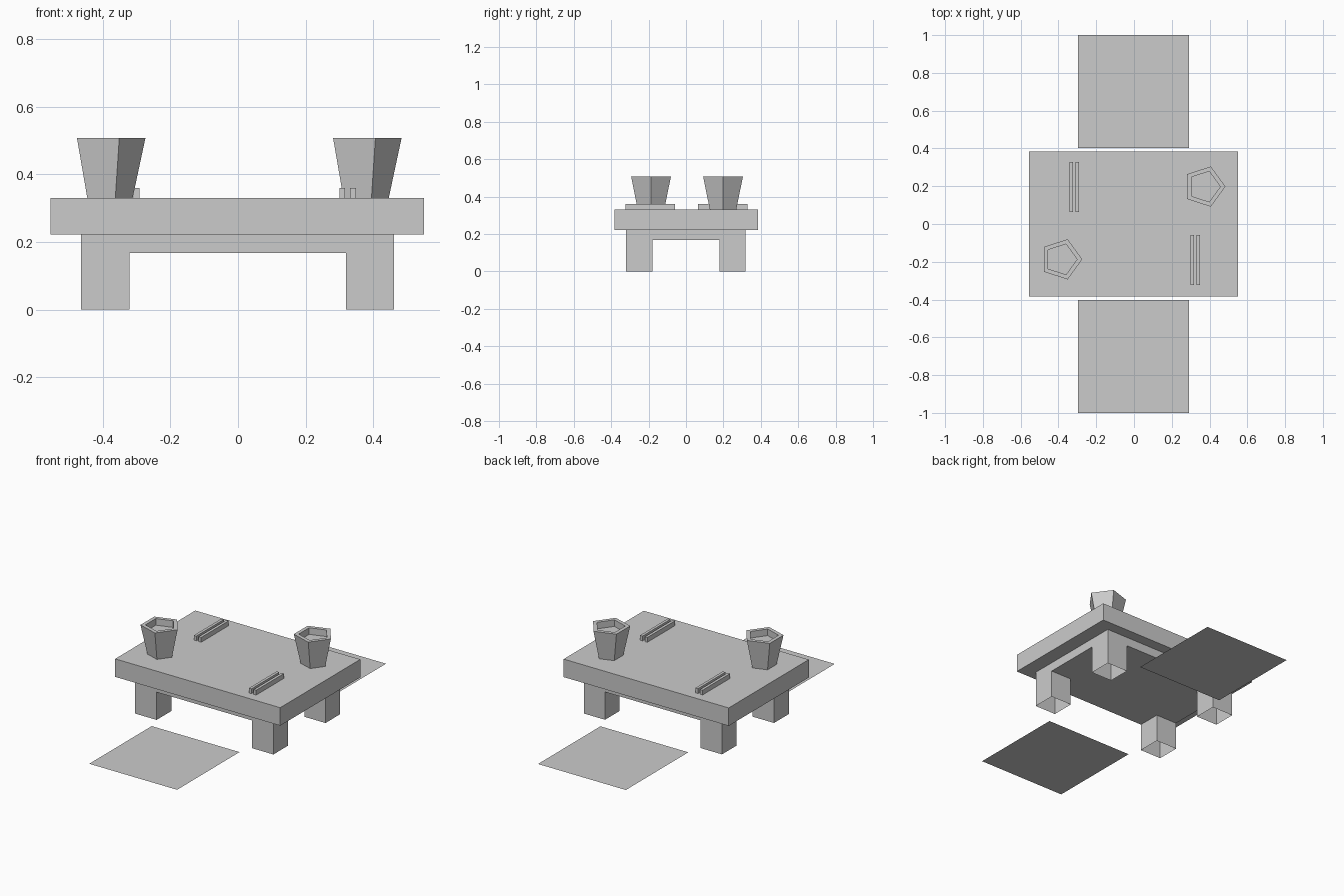
import bpy, bmesh
from math import cos, sin, pi
from mathutils import Vector

if "Cube" in bpy.data.objects:
    bpy.data.objects.remove(bpy.data.objects["Cube"])


def finish(name, bm):
    bmesh.ops.recalc_face_normals(bm, faces=bm.faces[:])
    mesh = bpy.data.meshes.new(name)
    bm.to_mesh(mesh)
    bm.free()
    obj = bpy.data.objects.new(name, mesh)
    bpy.context.collection.objects.link(obj)
    return obj


def box(name, x0, x1, y0, y1, z0, z1):
    bm = bmesh.new()
    bmesh.ops.create_cube(bm, size=1)
    for v in bm.verts:
        v.co = Vector(((x0 + x1) / 2 + v.co.x * (x1 - x0),
                       (y0 + y1) / 2 + v.co.y * (y1 - y0),
                       (z0 + z1) / 2 + v.co.z * (z1 - z0)))
    return finish(name, bm)


def cup(name, cx, cy):
    # Flared pentagonal cup: rings from the base up, over the rim and down inside
    bm = bmesh.new()
    rings = []
    for r, z in [(0.074, 0.33), (0.112, 0.508), (0.085, 0.508), (0.085, 0.468)]:
        rings.append([bm.verts.new((cx + r * cos(2 * pi * i / 5),
                                    cy + r * sin(2 * pi * i / 5), z)) for i in range(5)])
    for a, b in zip(rings, rings[1:]):
        for i in range(5):
            j = (i + 1) % 5
            bm.faces.new((a[i], a[j], b[j], b[i]))
    bm.faces.new(rings[0])
    bm.faces.new(rings[-1])
    return finish(name, bm)


def table_base():
    # Apron slab on a 3x3 grid, corner cells pulled down into open-ended legs
    xs, ys = (-0.464, -0.321, 0.32, 0.462), (-0.321, -0.18, 0.178, 0.318)
    bm = bmesh.new()
    grid = [[bm.verts.new((x, y, 0.168)) for y in ys] for x in xs]
    corners = []
    for i in range(3):
        for j in range(3):
            f = bm.faces.new((grid[i][j], grid[i][j + 1], grid[i + 1][j + 1], grid[i + 1][j]))
            if i != 1 and j != 1:
                corners.append(f)
    rim = [e for e in bm.edges if e.is_boundary]
    up = bmesh.ops.extrude_edge_only(bm, edges=rim)["geom"]
    for v in up:
        if isinstance(v, bmesh.types.BMVert):
            v.co.z = 0.222
    feet = bmesh.ops.extrude_discrete_faces(bm, faces=corners)["faces"]
    for f in feet:
        for v in f.verts:
            v.co.z = 0
    bmesh.ops.delete(bm, geom=feet, context='FACES_ONLY')
    return finish("table_base", bm)


def mat(name, y0, y1):
    bm = bmesh.new()
    bm.faces.new([bm.verts.new(p) for p in
                  ((-0.297, y0, 0), (0.292, y0, 0), (0.292, y1, 0), (-0.297, y1, 0))])
    return finish(name, bm)


# Table
box("table_top", -0.555, 0.551, -0.383, 0.384, 0.222, 0.331)
table_base()

# Floor mats
mat("front_mat", -1.0, -0.402)
mat("back_mat", 0.402, 1.0)

# Cups
cup("front_cup", -0.386, -0.187)
cup("back_cup", 0.372, 0.198)

# Pairs of chopsticks
for side, x, y0, y1 in (("back", -0.341, 0.064, 0.328), ("front", 0.300, -0.324, -0.058)):
    for n in range(2):
        sx = x + n * 0.032
        box(f"{side}_chopstick_{n + 1}", sx, sx + 0.017, y0, y1, 0.33, 0.36)
